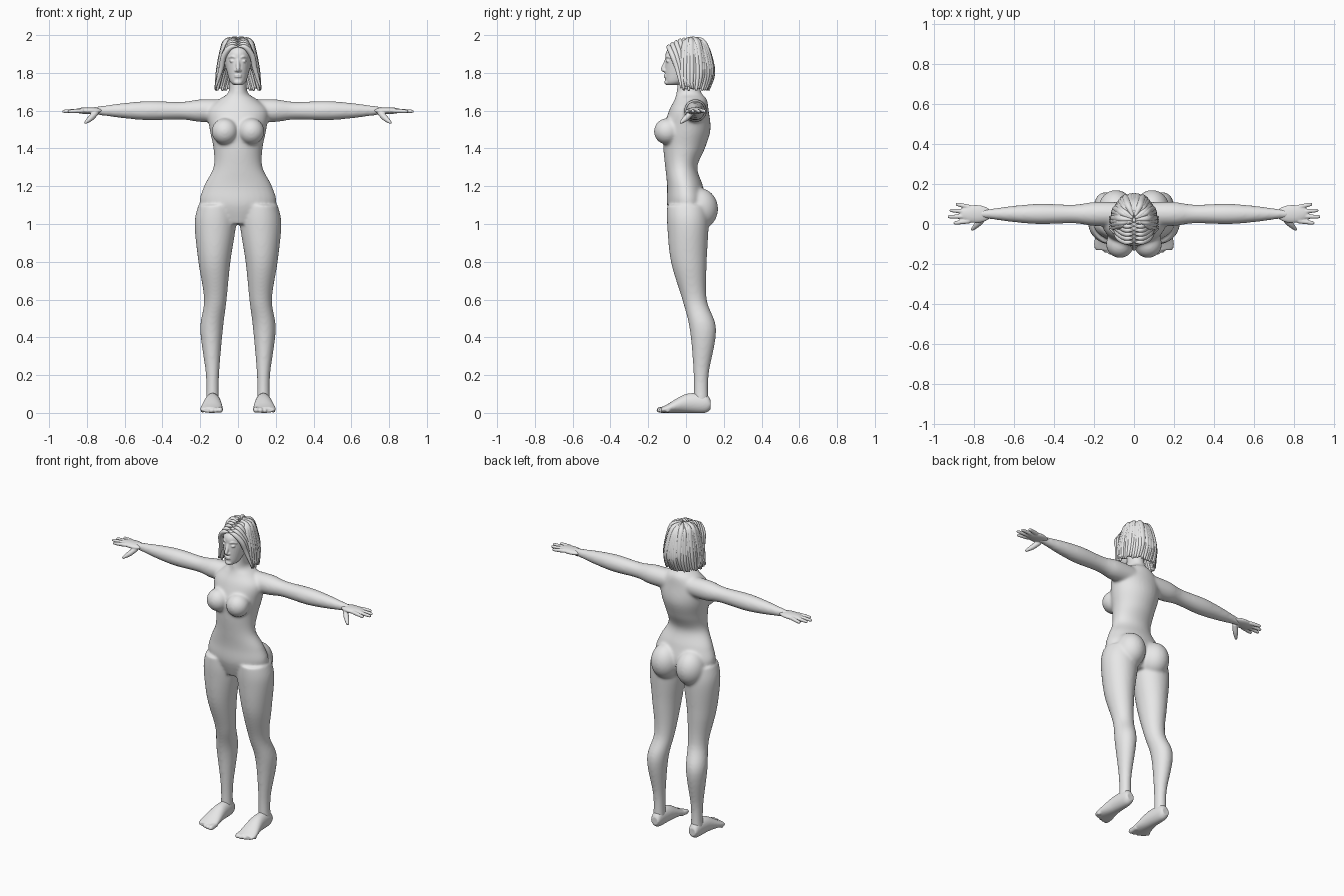
import bpy
import bmesh
import math
import random
from mathutils import Matrix, Quaternion, Vector

random.seed(4)
if "Cube" in bpy.data.objects:
    bpy.data.objects.remove(bpy.data.objects["Cube"], do_unlink=True)

GREY = (.8, .8, .8, 1)
clay = bpy.data.materials.new("plain grey")
clay.use_nodes = True
clay.diffuse_color = GREY
clay.node_tree.nodes["Principled BSDF"].inputs["Base Color"].default_value = GREY


def resample(rows, steps=6):
    """Smooth interpolation through rows of numbers."""
    rows = [Vector(row) for row in rows]
    last = len(rows) - 1
    result = []
    for i in range(last):
        start, end = rows[i], rows[i + 1]
        leave = (end - rows[max(i - 1, 0)]) / 2
        arrive = (rows[min(i + 2, last)] - start) / 2
        for k in range(steps):
            t = k / steps
            ease = t * t * (3 - 2 * t)
            result.append(start.lerp(end, ease) + leave * t * (1 - t) ** 2
                          - arrive * t * t * (1 - t))
    return result + [rows[last]]


def circle(sides):
    """Cosine and sine of evenly spaced angles."""
    angles = [math.tau * j / sides for j in range(sides)]
    return [(math.cos(angle), math.sin(angle)) for angle in angles]


def skin(bm, rings):
    """Bridge rings of points and cap both ends."""
    loops = [[bm.verts.new(point) for point in ring] for ring in rings]
    for low, high in zip(loops, loops[1:]):
        for j in range(len(low)):
            bm.faces.new((low[j - 1], low[j], high[j], high[j - 1]))
    bm.faces.new(loops[0])
    bm.faces.new(loops[-1])


def loft(bm, rows, along_y=False):
    """Rows hold a height (or a depth), then low and high limits across it."""
    rings = []
    for t, a_low, a_high, b_low, b_high in resample(rows):
        ring = []
        for c, s in circle(32):
            a = (a_low + a_high + (a_high - a_low) * c) / 2
            b = (b_low + b_high + (b_high - b_low) * s) / 2
            ring.append((a, t, b) if along_y else (a, b, t))
        rings.append(ring)
    skin(bm, rings)


def symmetric_loft(bm, rows):
    """Loft whose rows hold height, half width, front and back."""
    loft(bm, [(z, -half, half, front, back) for z, half, front, back in rows])


def tube(bm, points, radii, sides=12):
    """Round tube through points with a radius at each one."""
    rows = resample([(*point, radius) for point, radius in zip(points, radii)])
    path = [row.to_3d() for row in rows]
    turn, previous, rings = Quaternion(), Vector((0, 0, 1)), []
    for i, centre in enumerate(path):
        heading = (path[min(i + 1, len(path) - 1)] - path[max(i - 1, 0)]).normalized()
        turn = previous.rotation_difference(heading) @ turn
        previous = heading
        rings.append([centre + turn @ Vector((c, s, 0)) * rows[i].w for c, s in circle(sides)])
    skin(bm, rings)


def lock(bm, points, thickness):
    """Strand of hair, thin at both ends."""
    last = len(points) - 1
    radii = [thickness * (.3 + .7 * math.sqrt(abs(math.sin(math.pi * i / last))))
             for i in range(last + 1)]
    tube(bm, points, radii)


def ball(bm, centre, radii):
    bmesh.ops.create_uvsphere(bm, u_segments=32, v_segments=20, radius=1,
                              matrix=Matrix.Translation(centre) @ Matrix.Diagonal((*radii, 1)))


def finish(bm, name, voxel=0, relax=0):
    """Mirror the left half, fuse the pieces and soften the joins."""
    bmesh.ops.recalc_face_normals(bm, faces=bm.faces)
    for face in bm.faces:
        face.smooth = True
    mesh = bpy.data.meshes.new(name)
    bm.to_mesh(mesh)
    bm.free()
    mesh.materials.append(clay)
    obj = bpy.data.objects.new(name, mesh)
    bpy.context.scene.collection.objects.link(obj)
    mirror = obj.modifiers.new("mirror", "MIRROR")
    mirror.use_mirror_merge = False
    if voxel:
        fuse = obj.modifiers.new("fuse", "REMESH")
        fuse.mode = "VOXEL"
        fuse.voxel_size = voxel
        fuse.use_smooth_shade = True
        soften = obj.modifiers.new("soften", "SMOOTH")
        soften.factor = .5
        soften.iterations = relax


# Torso and neck
bm = bmesh.new()
symmetric_loft(bm, [(1, .1, -.07, .07), (1.1, .2, -.1, .11), (1.2, .18, -.1, .09),
                    (1.3, .13, -.11, .06), (1.4, .13, -.12, .1), (1.5, .15, -.12, .13),
                    (1.6, .16, -.09, .12), (1.66, .1, -.06, .11), (1.7, .05, -.05, .08),
                    (1.8, .05, -.04, .06)])
ball(bm, (.07, -.1, 1.49), (.07, .07, .07))
ball(bm, (.09, .07, 1.08), (.09, .1, .11))

# Shoulder and arm
arm = {.08: .06, .2: .06, .3: .047, .47: .051, .6: .041, .7: .028, .77: .02}
tube(bm, [(x, .05, 1.6) for x in arm], arm.values(), sides=24)

# Leg
loft(bm, [(1.1, .02, .21, -.1, .11), (1, .01, .23, -.1, .12), (.8, .04, .21, -.08, .11),
          (.6, .06, .18, -.02, .11), (.44, .08, .2, .02, .16), (.2, .1, .17, .04, .12),
          (.04, .1, .17, .04, .12)])
finish(bm, "body", .007, 18)

# Hands with four fingers and a thumb
bm = bmesh.new()
ball(bm, (.79, .05, 1.6), (.08, .045, .018))
for i, tip in enumerate((.9, .93, .92, .89)):
    root = Vector((.82, .015 + .023 * i, 1.6))
    end = Vector((tip, .004 + .032 * i, 1.596))
    tube(bm, [root, root.lerp(end, .5), root.lerp(end, .9), end], (.012, .011, .009, .005))
tube(bm, [(.75, .03, 1.59), (.78, 0, 1.56), (.81, -.03, 1.535)], (.015, .016, .007))
finish(bm, "hands", .004, 4)

# Feet with toes
bm = bmesh.new()
loft(bm, [(.13, .11, .16, .02, .07), (.1, .1, .17, 0, .1), (0, .09, .18, 0, .1),
          (-.1, .08, .2, 0, .045), (-.13, .09, .19, 0, .03)], along_y=True)
for i in range(5):
    x, tip, radius = .096 + .023 * i, -.155 + .003 * i * i, .016 - .0015 * i
    tube(bm, [(x, -.09, .02), (x, tip + radius, radius), (x, tip, radius)],
         (radius, radius, radius / 2))
finish(bm, "feet", .005, 4)

# Head and ears
bm = bmesh.new()
symmetric_loft(bm, [(1.735, .02, -.1, -.04), (1.76, .045, -.11, .01), (1.86, .07, -.11, .1),
                    (1.92, .07, -.1, .11), (1.97, .03, -.03, .06)])
ball(bm, (.075, 0, 1.84), (.01, .02, .035))

# Nose, brows, eyes, lips and chin
tube(bm, [(0, -.1, 1.88), (0, -.11, 1.85), (0, -.122, 1.82), (0, -.11, 1.81)],
     (.008, .01, .011, .008))
ball(bm, (.01, -.11, 1.812), (.009, .01, .007))
tube(bm, [(.014, -.106, 1.88), (.03, -.1, 1.887), (.05, -.08, 1.88)], (.004, .006, .004))
ball(bm, (.03, -.096, 1.862), (.015, .01, .008))
for z in (1.789, 1.78):
    ball(bm, (0, -.108, z), (.02, .01, .005))
ball(bm, (0, -.097, 1.75), (.024, .018, .015))
finish(bm, "head", .004, 3)

# Bobbed hair: locks falling from the crown around the back and sides
bm = bmesh.new()
fall = [(1.98, .01, .02), (1.96, .06, .07), (1.9, .08, .1), (1.8, .1, .12), (1.71, .115, .1)]
for i in range(15):
    angle = math.radians(3 + 7.5 * i)
    lift = random.uniform(-.004, .003)
    drop = random.uniform(-.005, .008)
    lock(bm, [(math.sin(angle) * (across + lift), .02 + math.cos(angle) * (deep + lift), z + drop)
              for z, across, deep in fall], .019)

# Fringe locks swept from the centre parting to the sides
for i in range(6):
    back = .02 * i
    crown = 1.94 + .035 * math.sin(i / 3)
    lock(bm, [(.004, back - .09, crown), (.04, back - .09, crown - .005),
              (.075, back - .07, 1.89), (.09, back * .7 - .045, 1.82),
              (.12, back * .6 - .025, 1.71 + random.uniform(0, .02))], .015)
finish(bm, "hair")
